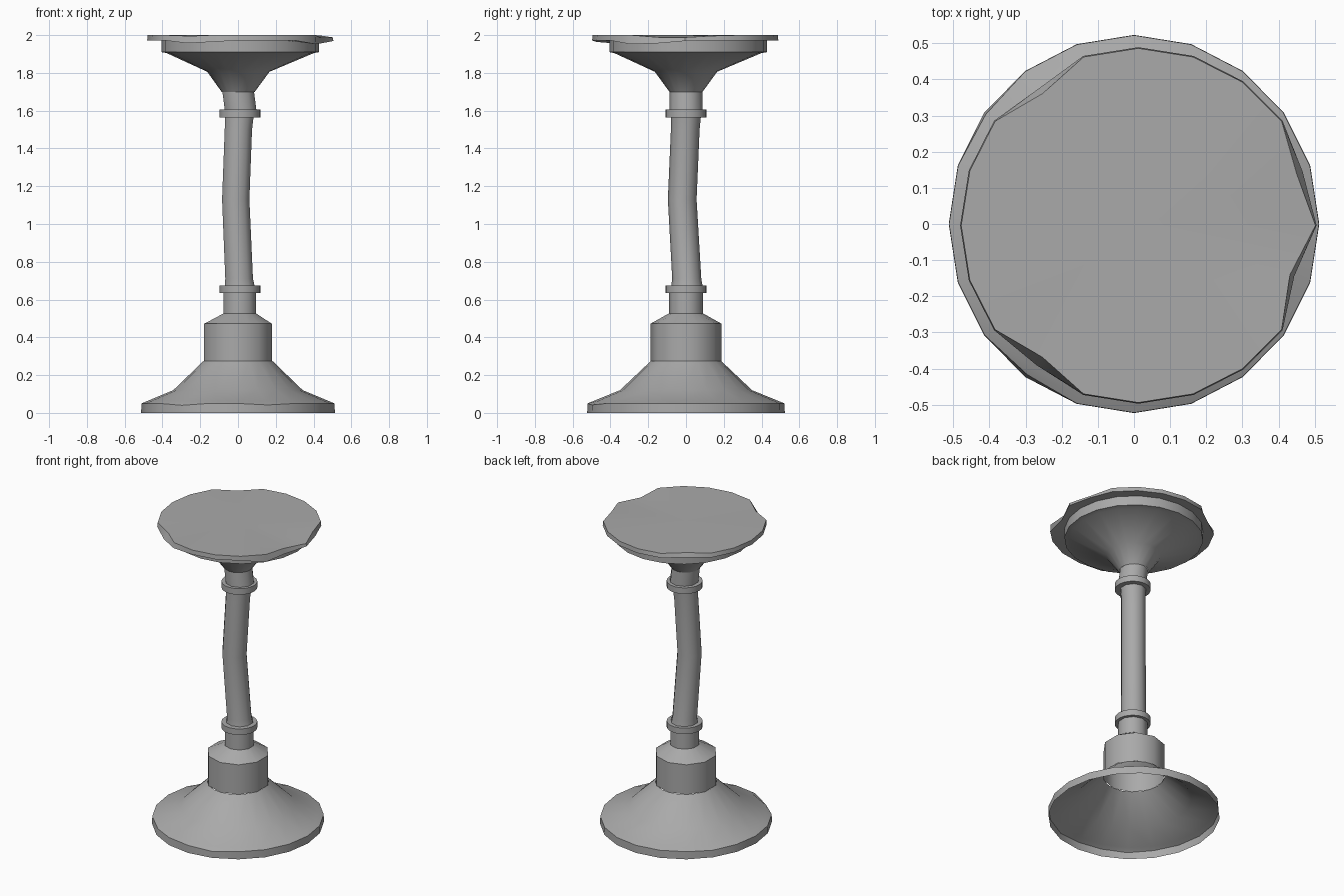
import bpy, bmesh
from math import sin, cos, pi, radians

cube = bpy.data.objects.get("Cube")
if cube:
    bpy.data.objects.remove(cube)

SIDES = 20
grey = bpy.data.materials.new("worn_grey")
grey.use_nodes = True
grey.diffuse_color = (0.4, 0.4, 0.4, 1)
grey.node_tree.nodes["Principled BSDF"].inputs["Base Color"].default_value = (0.4, 0.4, 0.4, 1)


def lathe(name, rings, coarse=False, cap_low=False, cap_high=False, dents=None, closed=False):
    """Skin rings of (radius, z, x, y); coarse rings read as ten-sided."""
    bm = bmesh.new()
    loops = []
    for level, (r, z, x, y) in enumerate(rings):
        loop = []
        for i in range(SIDES):
            a = 2 * pi * i / SIDES + pi / 2
            rr = r * cos(pi / 10) if coarse and i % 2 else r
            shrink, drop = (dents or {}).get((level, i), (1, 0))
            loop.append(bm.verts.new((x + rr * shrink * cos(a), y + rr * shrink * sin(a), z - drop)))
        loops.append(loop)
    pairs = list(zip(loops, loops[1:]))
    if closed:
        pairs.append((loops[-1], loops[0]))
    for low, high in pairs:
        for i in range(SIDES):
            j = (i + 1) % SIDES
            bm.faces.new((low[i], low[j], high[j], high[i]))
    if cap_low:
        bm.faces.new(loops[0][::-1])
    if cap_high:
        # Fan cap, so dented rims fold cleanly
        r, z, x, y = rings[-1]
        hub = bm.verts.new((x, y, z))
        for i in range(SIDES):
            bm.faces.new((loops[-1][i], loops[-1][(i + 1) % SIDES], hub))
    mesh = bpy.data.meshes.new(name)
    bm.to_mesh(mesh)
    bm.free()
    mesh.materials.append(grey)
    obj = bpy.data.objects.new(name, mesh)
    bpy.context.collection.objects.link(obj)
    bpy.ops.object.select_all(action="DESELECT")
    obj.select_set(True)
    bpy.context.view_layer.objects.active = obj
    bpy.ops.object.shade_smooth_by_angle(angle=radians(38))
    return obj


# Flared foot, hollow underneath, with slightly chipped rim
foot_dents = {(1, 8): (0.985, 0.01), (1, 11): (1, 0.008), (1, 3): (0.99, 0.006)}
foot = lathe("flared_foot", [(0.523, 0, 0, 0), (0.522, 0.05, 0, 0), (0.49, 0.063, 0, 0),
                             (0.35, 0.12, 0, 0), (0.186, 0.275, 0, 0)], dents=foot_dents)
foot.scale.x = 0.98

# Ten-sided shoulder and the neck rising from it
lathe("shoulder", [(0.188, 0.275, 0, 0), (0.188, 0.472, 0, 0), (0.09, 0.527, 0.01, 0)], coarse=True)
lathe("lower_neck", [(0.09, 0.525, 0.01, 0), (0.09, 0.645, 0.01, 0)], coarse=True)

# Bent shaft between the collars
lathe("bent_shaft", [(0.085, 0.66, 0.01, 0.005), (0.077, 0.71, 0.006, 0.004),
                     (0.076, 1.13, -0.012, -0.02), (0.076, 1.5, 0.002, -0.004),
                     (0.08, 1.58, 0.008, 0)], coarse=True)

# Two matching collars
for label, z in (("lower_collar", 0.635), ("upper_collar", 1.565)):
    lathe(label, [(0.07, z, 0.01, 0), (0.108, z, 0.01, 0),
                  (0.108, z + 0.04, 0.01, 0), (0.07, z + 0.04, 0.01, 0)], closed=True)

# Upper neck leaning slightly
lathe("upper_neck", [(0.088, 1.6, 0.014, 0), (0.088, 1.702, 0.001, 0)], coarse=True)

# Flared head with a stepped band under the plate
lathe("flared_head", [(0.088, 1.7, 0.001, 0), (0.165, 1.806, 0.002, 0),
                      (0.39, 1.905, 0.012, 0.01), (0.418, 1.91, 0.012, 0.012),
                      (0.418, 1.972, 0.012, 0.012)])

# Round plate with dented edges; keys are (ring, vertex)
plate_dents = {(1, 14): (0.92, 0.015), (2, 14): (0.9, 0.012), (1, 15): (1, 0.003), (2, 15): (1, 0.012),
               (1, 16): (0.97, 0), (2, 16): (0.94, 0.004), (1, 8): (0.97, 0.015), (2, 8): (0.92, 0.005),
               (1, 2): (0.95, 0), (2, 2): (0.92, 0.003), (1, 13): (1, 0.02), (1, 9): (1, 0.008)}
lathe("top_plate", [(0.41, 1.972, 0.012, 0.012), (0.493, 1.972, 0.012, -0.004),
                    (0.49, 2.0, 0.012, -0.004)], cap_high=True, dents=plate_dents)
